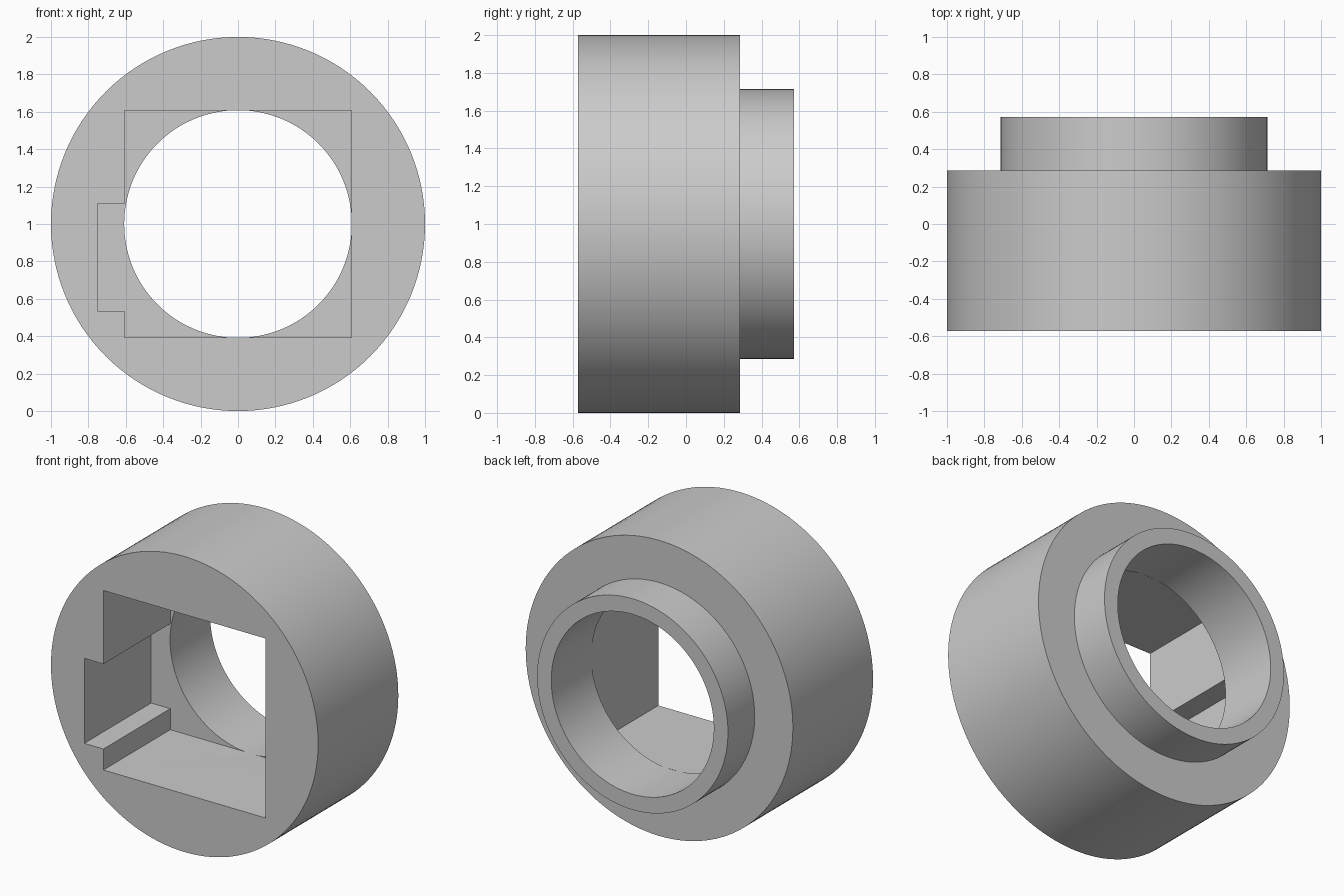
import bpy, bmesh
from math import sin, cos, tau, radians

cube = bpy.data.objects.get("Cube")
if cube:
    bpy.data.objects.remove(cube, do_unlink=True)

grey = bpy.data.materials.new("plain grey")
grey.use_nodes = True
colour = (0.6, 0.6, 0.6, 1)
grey.diffuse_color = colour
grey.node_tree.nodes["Principled BSDF"].inputs["Base Color"].default_value = colour

U = 1 / 7                      # design unit: outer radius is 7 units
FRONT, STEP, BACK = -4 * U, 2 * U, 4 * U
FLOOR = U                      # bottom of the square pocket


def circle(r, y, n=128):
    return [(r * cos(tau * i / n), y, 1 + r * sin(tau * i / n)) for i in range(n)]


def loft(name, rings):
    """Closed solid through matching rings, capped at both ends."""
    bm = bmesh.new()
    loops = [[bm.verts.new(p) for p in ring] for ring in rings]
    n = len(loops[0])
    for a, b in zip(loops, loops[1:]):
        for i in range(n):
            j = (i + 1) % n
            bm.faces.new((a[i], a[j], b[j], b[i]))
    bm.faces.new(loops[0])
    bm.faces.new(loops[-1])
    bmesh.ops.recalc_face_normals(bm, faces=bm.faces)
    mesh = bpy.data.meshes.new(name)
    bm.to_mesh(mesh)
    bm.free()
    mesh.materials.append(grey)
    obj = bpy.data.objects.new(name, mesh)
    bpy.context.collection.objects.link(obj)
    return obj


# Stepped round body: wide drum with a narrower collar behind
body = loft("stepped_collar_body", [
    circle(7 * U, FRONT), circle(7 * U, STEP),
    circle(5 * U, STEP), circle(5 * U, BACK)])

# Square pocket with a side notch
h = 4.25 * U
outline = [(-h, 1 - h), (h, 1 - h), (h, 1 + h), (-h, 1 + h),
           (-h, 1.11), (-0.75, 1.11), (-0.75, 0.535), (-h, 0.535)]
pocket = loft("pocket_cutter",
              [[(x, y, z) for x, z in outline] for y in (FRONT - 0.1, FLOOR)])

# Round bore through the collar
bore = loft("bore_cutter", [circle(0.6085, y) for y in (FLOOR - 0.001, BACK + 0.1)])

bpy.ops.object.select_all(action='DESELECT')
body.select_set(True)
bpy.context.view_layer.objects.active = body
for cutter in (pocket, bore):
    cutter.hide_render = True
    mod = body.modifiers.new("cut", 'BOOLEAN')
    mod.operation = 'DIFFERENCE'
    mod.solver = 'EXACT'
    mod.object = cutter
    bpy.ops.object.modifier_apply(modifier=mod.name)
    bpy.data.objects.remove(cutter, do_unlink=True)

bpy.ops.object.shade_smooth_by_angle(angle=radians(30))
